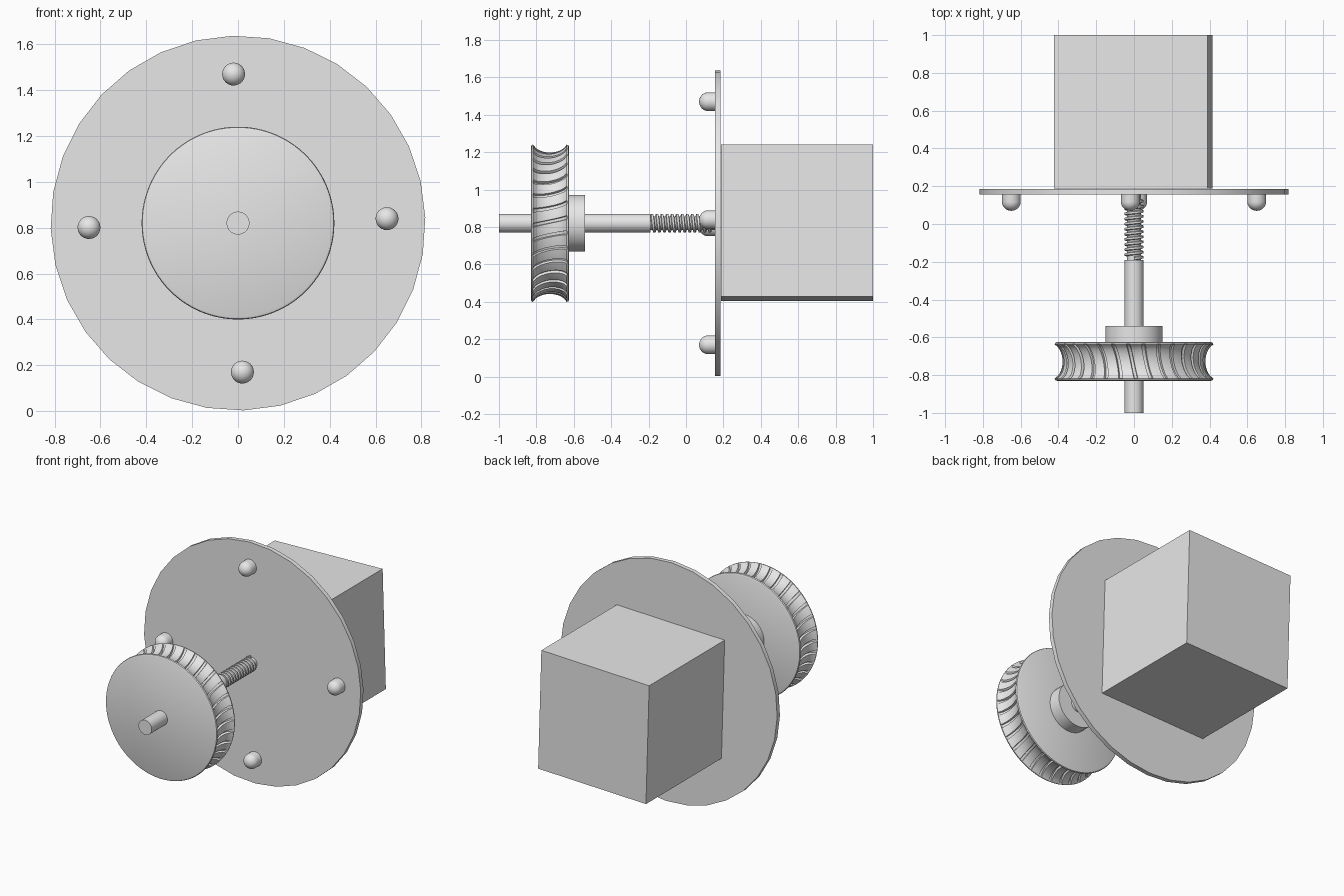
import bpy, bmesh, math
from math import pi, sin, cos, tau

old = bpy.data.objects.get("Cube")
if old:
    bpy.data.objects.remove(old)

AXIS_Z = 0.82
TILT = math.radians(1.7)

grey = bpy.data.materials.new("light grey")
grey.use_nodes = True
grey.diffuse_color = (0.8, 0.8, 0.8, 1)
grey.node_tree.nodes["Principled BSDF"].inputs["Base Color"].default_value = (0.8, 0.8, 0.8, 1)


def finish(name, bm, smooth=True, loc=(0, 0, AXIS_Z)):
    bmesh.ops.remove_doubles(bm, verts=bm.verts, dist=1e-5)
    bmesh.ops.recalc_face_normals(bm, faces=bm.faces)
    mesh = bpy.data.meshes.new(name)
    bm.to_mesh(mesh)
    bm.free()
    mesh.materials.append(grey)
    ob = bpy.data.objects.new(name, mesh)
    ob.location = loc
    bpy.context.collection.objects.link(ob)
    if smooth:
        bpy.ops.object.select_all(action='DESELECT')
        ob.select_set(True)
        bpy.context.view_layer.objects.active = ob
        bpy.ops.object.shade_smooth_by_angle(angle=math.radians(35))
    return ob


def lathe(name, rows, columns, loc=(0, 0, AXIS_Z)):
    """Turn (radius, y, twist, groove depth) rows about the y axis;
    columns hold (angle, groove factor)."""
    bm = bmesh.new()
    rings = []
    for r, y, twist, depth in rows:
        ring = []
        for a, groove in columns:
            rad = r - depth * groove
            ring.append(bm.verts.new((rad * cos(a + twist), y, rad * sin(a + twist))))
        rings.append(ring)
    n = len(columns)
    for low, high in zip(rings, rings[1:]):
        for i in range(n):
            j = (i + 1) % n
            bm.faces.new((low[i], low[j], high[j], high[i]))
    bm.faces.new(rings[0])
    bm.faces.new(rings[-1])
    return finish(name, bm, loc=loc)


def turned(name, profile, sides=32, loc=(0, 0, AXIS_Z)):
    columns = [(TILT + tau * i / sides, 0) for i in range(sides)]
    return lathe(name, [(r, y, 0, 0) for r, y in profile], columns, loc)


# Mounting plate, shaft and hub
turned("mounting_plate", [(0.817, 0.155), (0.817, 0.185)])
turned("shaft", [(0.05, -1.0), (0.05, -0.19)])
turned("wheel_hub", [(0.152, -0.63), (0.152, -0.54)])

# Motor block behind the plate
bm = bmesh.new()
bmesh.ops.create_cube(bm, size=0.813)
block = finish("motor_block", bm, False, (-0.004, 0.5935, AXIS_Z + 0.003))
block.rotation_euler.y = -TILT

# Four domed bolts
dome = [(0.05, 0.16)] + [(0.05 * cos(t), 0.118 - 0.048 * sin(t))
                         for t in (pi / 2 * k / 8 for k in range(8))] + [(0.002, 0.07)]
for i, side in enumerate(("left", "top", "right", "bottom")):
    a = TILT + i * pi / 2
    turned("bolt_" + side, dome, 24, (0.65 * cos(a), 0, AXIS_Z + 0.65 * sin(a)))

# Hollow-faced wheel with slanted teeth
TEETH, FRONT, BACK = 32, -0.83, -0.625
tooth = [(0, 0), (0.25, 0), (0.5, 0), (0.74, 0), (0.77, 1), (0.97, 1)]
columns = [(tau * (k + f) / TEETH, g) for k in range(TEETH) for f, g in tooth]
rows = [(0.408, FRONT, 0, 0), (0.417, FRONT + 0.004, 0, 0), (0.42, FRONT + 0.011, 0, 0)]
STEPS = 14
for k in range(STEPS + 1):
    t = k / STEPS
    y = FRONT + 0.013 + (BACK - FRONT - 0.026) * t
    hollow = 0.042 * (1 - (2 * t - 1) ** 2) ** 0.7
    rows.append((0.42 - hollow, y, 0.1 * t, 0.016))
rows += [(0.42, BACK - 0.011, 0.1, 0), (0.417, BACK - 0.004, 0.1, 0), (0.408, BACK, 0.1, 0)]
lathe("worm_wheel", rows, columns)

# Screw thread on the shaft
PITCH, TURNS, SIDES = 0.027, 13, 28
profile = [(0.037, 0), (0.037, 0.3), (0.05, 0.45), (0.05, 0.85), (0.037, 1)]
bm = bmesh.new()
last = None
for j in range(SIDES * (TURNS - 1) + 1):
    a = tau * j / SIDES
    strip = [bm.verts.new((r * sin(a), -0.2 + PITCH * (j / SIDES + f), r * cos(a)))
             for r, f in profile]
    if last:
        for i in range(len(profile) - 1):
            bm.faces.new((last[i], last[i + 1], strip[i + 1], strip[i]))
    last = strip
finish("screw_thread", bm)
turned("screw_core", [(0.036, -0.2), (0.036, 0.16)])
